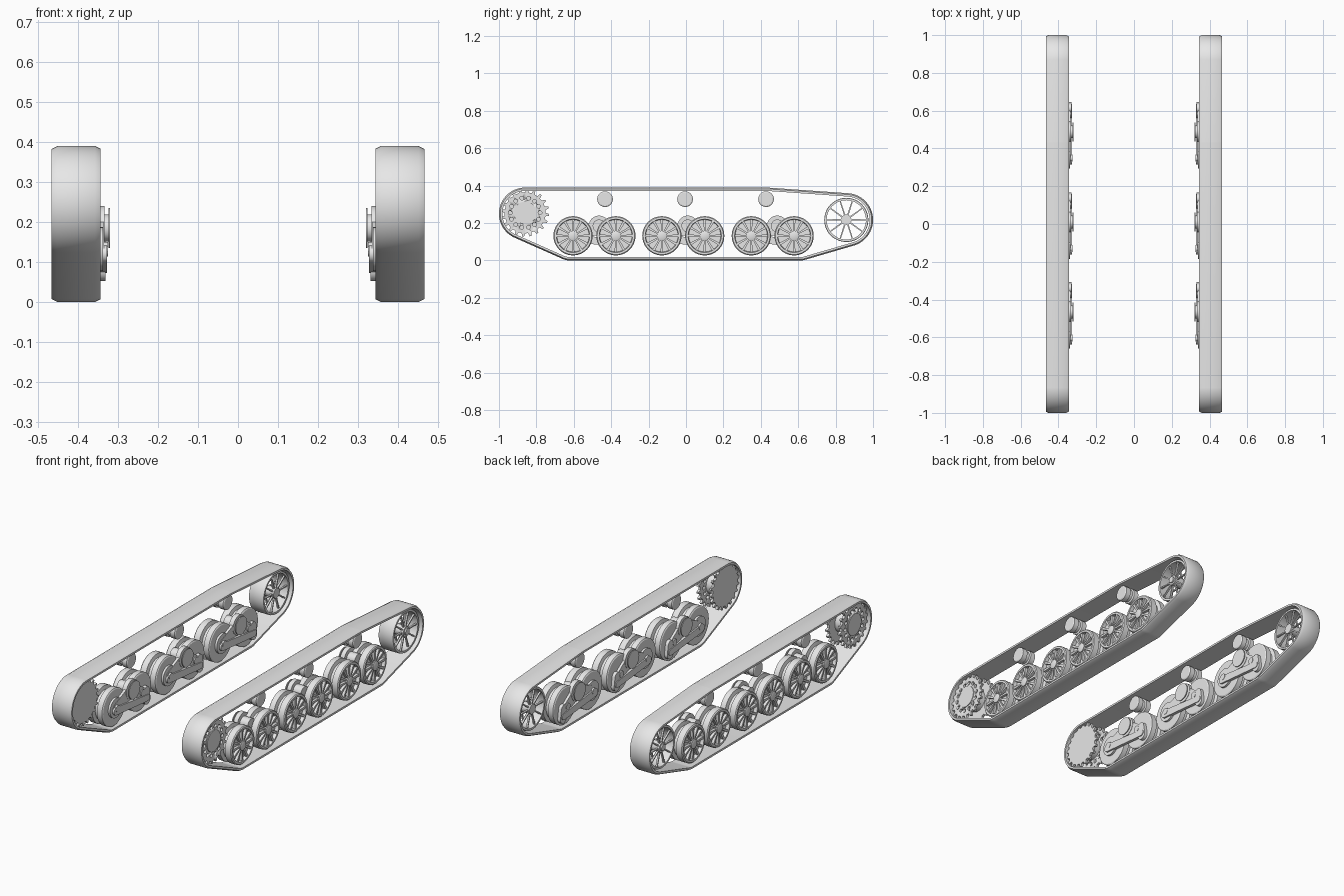
import bpy
import bmesh
from math import cos, sin, pi, tau, radians

cube = bpy.data.objects.get("Cube")
if cube:
    bpy.data.objects.remove(cube)

steel = bpy.data.materials.new("plain_grey")
steel.use_nodes = True
steel.diffuse_color = (0.8, 0.8, 0.8, 1)
steel.node_tree.nodes["Principled BSDF"].inputs["Base Color"].default_value = (0.8, 0.8, 0.8, 1)


def finish(name, bm, mirror=True):
    """Turn a bmesh of the left track into an object and mirror it to the right."""
    bmesh.ops.remove_doubles(bm, verts=bm.verts, dist=1e-5)
    bmesh.ops.recalc_face_normals(bm, faces=bm.faces)
    mesh = bpy.data.meshes.new(name)
    bm.to_mesh(mesh)
    bm.free()
    mesh.materials.append(steel)
    obj = bpy.data.objects.new(name, mesh)
    bpy.context.collection.objects.link(obj)
    bpy.ops.object.select_all(action='DESELECT')
    obj.select_set(True)
    bpy.context.view_layer.objects.active = obj
    bpy.ops.object.shade_smooth_by_angle(angle=radians(32))
    if mirror:
        mod = obj.modifiers.new("Mirror", 'MIRROR')
        mod.use_mirror_merge = False
    return obj


def hull(circles, steps=48, inset=0.0):
    """Outline wrapped tightly round circles given as (y, z, radius)."""
    points = []
    for i in range(steps):
        c, s = cos(tau * i / steps), sin(tau * i / steps)
        y, z, r = max(circles, key=lambda k: k[0] * c + k[1] * s + k[2])
        points.append((y + (r - inset) * c, z + (r - inset) * s))
    return points


def bridge(bm, rings, closed=False):
    n = len(rings[0])
    pairs = list(zip(rings, rings[1:])) + ([(rings[-1], rings[0])] if closed else [])
    for a, b in pairs:
        for i in range(n):
            j = (i + 1) % n
            bm.faces.new((a[i], a[j], b[j], b[i]))


def prism(bm, outline, x0, x1):
    rings = [[bm.verts.new((x, y, z)) for y, z in outline] for x in (x0, x1)]
    bridge(bm, rings)
    bm.faces.new(rings[0])
    bm.faces.new(rings[1])


def lathe(bm, profile, y, z, steps=40, closed=False):
    """Spin a profile of (radius, x) round an axle at y, z."""
    rings = [[bm.verts.new((x, y + r * cos(tau * i / steps), z + r * sin(tau * i / steps)))
              for i in range(steps)] for r, x in profile]
    bridge(bm, rings, closed)
    if not closed:
        bm.faces.new(rings[0])
        bm.faces.new(rings[-1])


def disc(bm, y, z, r, x0, x1, steps=32):
    lathe(bm, [(r, x0), (r, x1)], y, z, steps)


def spokes(bm, y, z, count, r0, r1, w0, w1, x0, x1):
    for i in range(count):
        c, s = cos(tau * i / count), sin(tau * i / count)
        corners = [(r0, -w0), (r1, -w1), (r1, w1), (r0, w0)]
        prism(bm, [(y + r * c - w * s, z + r * s + w * c) for r, w in corners], x0, x1)


SPROCKET, IDLER = (-0.86, 0.255), (0.857, 0.217)
HUBS = (-0.465, 0.01, 0.488)

# Track belt, chamfered along both edges
wrap = [(-0.86, 0.25, 0.14), (0.857, 0.217, 0.143), (-0.62, 0.1, 0.1),
        (0.61, 0.1, 0.1), (0.43, 0.29, 0.1)]
section = [(0.344, 0.018), (0.344, 0.007), (0.358, 0), (0.453, 0), (0.467, 0.007), (0.467, 0.018)]
bm = bmesh.new()
bridge(bm, [[bm.verts.new((x, y, z)) for y, z in hull(wrap, 128, d)] for x, d in section], True)
finish("track_belt", bm)

# Road wheels: twin rims with a groove, dished and spoked outer face
wheel = [(0.02, 0.35), (0.099, 0.35), (0.105, 0.354), (0.105, 0.385), (0.085, 0.39),
         (0.085, 0.41), (0.105, 0.415), (0.105, 0.45), (0.1, 0.455), (0.089, 0.455),
         (0.086, 0.436), (0.026, 0.436), (0.026, 0.456), (0.015, 0.46)]
bm = bmesh.new()
for hub in HUBS:
    for offset in (-0.139, 0.09):
        lathe(bm, wheel, hub + offset, 0.132)
        spokes(bm, hub + offset, 0.132, 12, 0.024, 0.088, 0.004, 0.007, 0.434, 0.451)
finish("road_wheels", bm)

# Suspension bogies on the inner side
bm = bmesh.new()
for y in HUBS:
    disc(bm, y, 0.185, 0.055, 0.334, 0.36)
    disc(bm, y, 0.185, 0.034, 0.322, 0.41)
    disc(bm, y, 0.185, 0.05, 0.32, 0.325)
    # Arms from pivot to both axles
    prism(bm, hull([(y, 0.18, 0.04), (y - 0.139, 0.132, 0.028)]), 0.336, 0.352)
    prism(bm, hull([(y, 0.18, 0.04), (y + 0.09, 0.132, 0.028)]), 0.336, 0.352)
    # Lower rocker beam with a rounded rear lug
    prism(bm, hull([(y - 0.15, 0.12, 0.022), (y + 0.13, 0.09, 0.018)]), 0.328, 0.345)
    prism(bm, hull([(y + 0.125, 0.13, 0.025), (y + 0.13, 0.08, 0.028)]), 0.332, 0.35)
    # Axle ends
    disc(bm, y - 0.139, 0.132, 0.055, 0.338, 0.352)
    disc(bm, y - 0.139, 0.132, 0.018, 0.326, 0.44)
    disc(bm, y + 0.09, 0.132, 0.018, 0.33, 0.44)
finish("suspension_bogies", bm)

# Return rollers, two tyres on one core
roller = [(0.036, 0.36), (0.042, 0.364), (0.042, 0.393), (0.034, 0.397),
          (0.034, 0.413), (0.042, 0.417), (0.042, 0.446), (0.036, 0.45)]
bm = bmesh.new()
for y in (-0.433, -0.005, 0.428):
    lathe(bm, roller, y, 0.328, 32)
finish("return_rollers", bm)

# Idler wheel: open rim, two rows of thin spokes, stepped hub
bm = bmesh.new()
rim = [(0.105, 0.36), (0.116, 0.36), (0.118, 0.364), (0.118, 0.446), (0.116, 0.45), (0.105, 0.45)]
lathe(bm, rim, *IDLER, 48, True)
lathe(bm, [(0.028, 0.358), (0.028, 0.452), (0.018, 0.452), (0.018, 0.46)], *IDLER, 24)
for x in (0.366, 0.434):
    spokes(bm, *IDLER, 10, 0.024, 0.108, 0.004, 0.003, x, x + 0.01)
finish("idler_wheel", bm)

# Drive sprocket: toothed plates on a drum
TEETH = 20
gear = []
for i in range(TEETH):
    for step, r in ((0, 0.11), (0.45, 0.11), (0.6, 0.128), (0.85, 0.128)):
        a = tau * (i + step) / TEETH
        gear.append((SPROCKET[0] + r * cos(a), SPROCKET[1] + r * sin(a)))
bm = bmesh.new()
prism(bm, gear, 0.356, 0.37)
disc(bm, *SPROCKET, 0.06, 0.366, 0.452)
finish("sprocket_inner_plate", bm)

bm = bmesh.new()
prism(bm, gear, 0.434, 0.448)
plate = finish("sprocket_outer_plate", bm, mirror=False)

# Ring of round holes cut through the outer plate
bm = bmesh.new()
for i in range(14):
    a = tau * i / 14
    disc(bm, SPROCKET[0] + 0.08 * cos(a), SPROCKET[1] + 0.08 * sin(a), 0.01, 0.42, 0.46, 12)
cutter = finish("hole_cutter", bm, mirror=False)
cutter.hide_render = True
cutter.hide_viewport = True
cut = plate.modifiers.new("Holes", 'BOOLEAN')
cut.operation = 'DIFFERENCE'
cut.object = cutter
cut.solver = 'EXACT'
plate.modifiers.new("Mirror", 'MIRROR').use_mirror_merge = False
